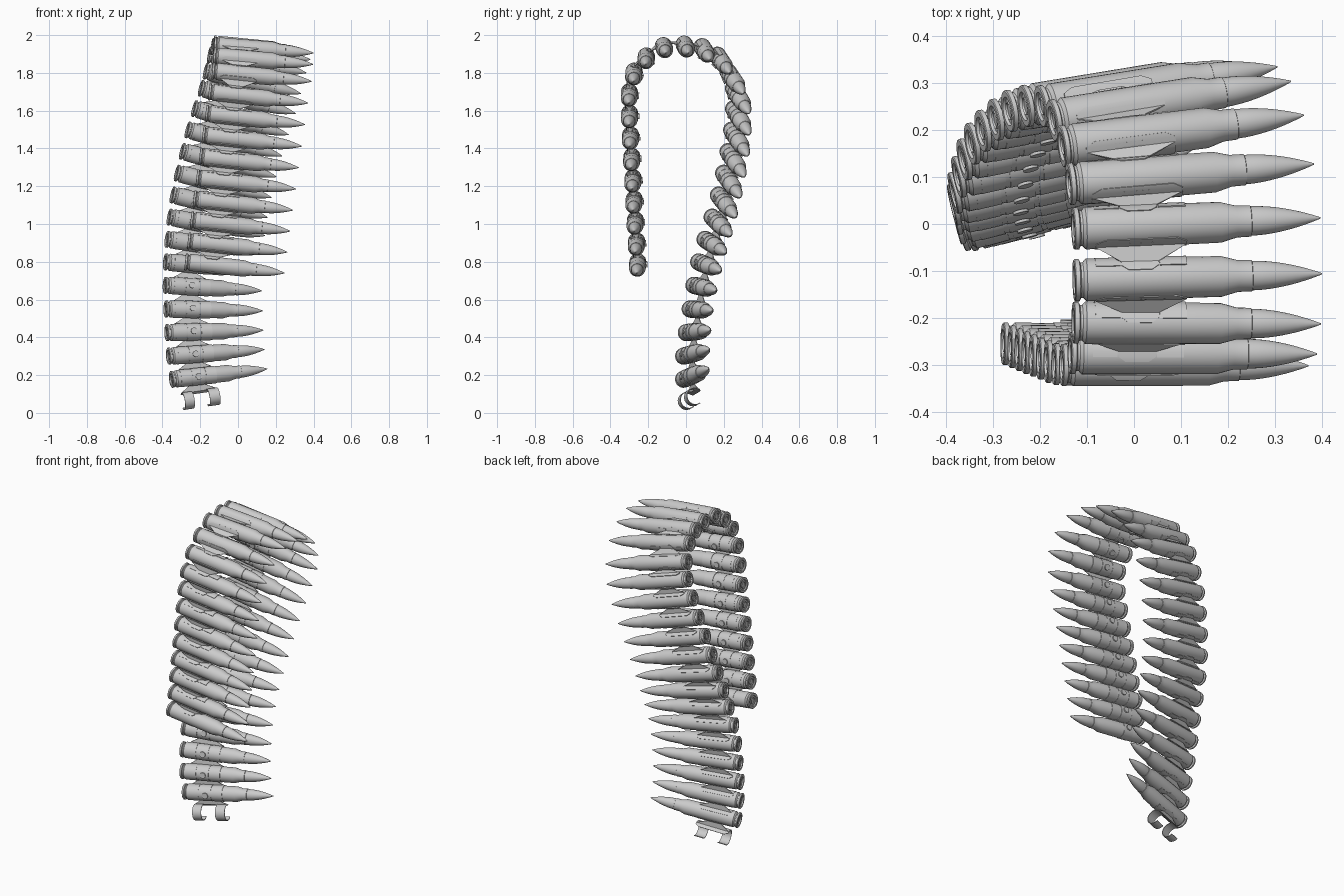
import bpy, bmesh
from math import cos, sin, pi, radians, sqrt
from mathutils import Vector, Matrix

default_cube = bpy.data.objects.get("Cube")
if default_cube:
    bpy.data.objects.remove(default_cube, do_unlink=True)

LENGTH = 0.53
COUNT = 30

steel = bpy.data.materials.new("plain_grey")
steel.use_nodes = True
GREY = (0.6, 0.6, 0.6, 1)
steel.diffuse_color = GREY
steel.node_tree.nodes["Principled BSDF"].inputs["Base Color"].default_value = GREY

# Key poses along the belt: number, base x y z, tip y z
KEYS = [
    (-1, -.335, -.01, .055, .12, .13),
    (1, -.37, -.015, .3, .124, .336),
    (3, -.385, .02, .55, .14, .54),
    (5, -.387, .065, .8, .185, .75),
    (8, -.35, .17, 1.155, .265, 1.035),
    (11, -.27, .24, 1.5, .328, 1.36),
    (13, -.2, .25, 1.72, .335, 1.585),
    (14, -.175, .22, 1.81, .304, 1.69),
    (15, -.155, .165, 1.895, .232, 1.8),
    (16, -.14, .085, 1.94, .128, 1.87),
    (17, -.13, -.01, 1.953, .013, 1.905),
    (18, -.128, -.12, 1.945, -.106, 1.905),
    (19, -.13, -.21, 1.89, -.213, 1.845),
    (20, -.137, -.275, 1.81, -.277, 1.755),
    (21, -.155, -.3, 1.7, -.302, 1.64),
    (25, -.22, -.28, 1.245, -.285, 1.185),
    (29, -.28, -.255, .8, -.26, .74),
]


def slope(k, c):
    a, b = KEYS[max(k - 1, 0)], KEYS[min(k + 1, len(KEYS) - 1)]
    return (b[c] - a[c]) / (b[0] - a[0])


def pose(i):
    """Base point and axis of round i, by a smooth curve through the keys."""
    k = max(n for n in range(len(KEYS) - 1) if KEYS[n][0] <= i)
    a, b = KEYS[k], KEYS[k + 1]
    h = b[0] - a[0]
    u = (i - a[0]) / h
    s = u * u * (3 - 2 * u)
    bx, by, bz, ty, tz = [
        a[c] * (1 - s) + b[c] * s
        + h * u * (1 - u) * ((1 - u) * slope(k, c) - u * slope(k + 1, c))
        for c in range(1, 6)]
    dy, dz = ty - by, tz - bz
    axis = Vector((sqrt(LENGTH ** 2 - dy * dy - dz * dz), dy, dz)).normalized()
    return Vector((bx, by, bz)), axis


poses = {i: pose(i) for i in range(-1, COUNT)}


def frame(i):
    """Matrix with columns: outward, along the belt, along the round."""
    base, axis = poses[i]
    ahead, behind = poses[min(i + 1, COUNT - 1)], poses[max(i - 1, -1)]
    along = (ahead[0] + ahead[1] * .15) - (behind[0] + behind[1] * .15)
    along = (along - axis * along.dot(axis)).normalized()
    m = Matrix((along.cross(axis), along, axis)).transposed().to_4x4()
    m.translation = base
    return m


frames = {i: frame(i) for i in poses}


def make_object(name, mesh):
    ob = bpy.data.objects.new(name, mesh)
    bpy.context.collection.objects.link(ob)
    return ob


def finish(bm, name):
    bmesh.ops.recalc_face_normals(bm, faces=bm.faces)
    mesh = bpy.data.meshes.new(name)
    bm.to_mesh(mesh)
    bm.free()
    mesh.materials.append(steel)
    return mesh


# Cartridge: lathed profile of (radius, distance from base)
profile = [(0, .006), (.016, .006), (.018, .002), (.019, .006), (.029, .006), (.031, 0),
           (.043, 0), (.045, .002), (.045, .011), (.038, .014), (.038, .019),
           (.0455, .026), (.0435, .315), (.034, .35), (.0335, .38), (.0315, .381)]
OGIVE = 9
for n in range(1, OGIVE + 1):
    u = n / OGIVE
    profile.append((.0315 * (1 - u ** 1.8) + .0015 * u, .381 + (LENGTH - .381) * u))
profile.append((0, LENGTH))

bm = bmesh.new()
verts = [bm.verts.new((r, 0, z)) for r, z in profile]
edges = [bm.edges.new(pair) for pair in zip(verts, verts[1:])]
bmesh.ops.spin(bm, geom=verts + edges, cent=(0, 0, 0), axis=(0, 0, 1),
               angle=2 * pi, steps=28, use_merge=True)
bmesh.ops.remove_doubles(bm, verts=bm.verts, dist=.0002)
cartridge_mesh = finish(bm, "cartridge")

for i in range(COUNT):
    make_object(f"cartridge_{i + 1}", cartridge_mesh).matrix_world = frames[i]


# Belt links
def ring_point(i, degrees, z, radius=.0465):
    t = radians(degrees)
    return frames[i] @ Vector((radius * cos(t), radius * sin(t), z))


def strip(bm, rows):
    """Sheet of quads through rows of (round, angle, start, end)."""
    last = None
    for i, angle, z0, z1 in rows:
        pair = [bm.verts.new(ring_point(i, angle, z)) for z in (z0, z1)]
        if last:
            bm.faces.new((last[0], last[1], pair[1], pair[0]))
        last = pair


def band(bm, i, start, end, z0, z1):
    steps = 16
    strip(bm, [(i, start + (end - start) * n / steps, z0, z1) for n in range(steps + 1)])


for j in range(COUNT):
    bm = bmesh.new()
    # Two hooks on the round before, one loop on this round
    band(bm, j - 1, 70, 305, .045, .098)
    band(bm, j - 1, 70, 305, .182, .24)
    band(bm, j, 55, 290, .108, .172)
    # Tapered bridge with lips, joining the hooks to the loop
    strip(bm, [(j - 1, 42, .065, .22), (j - 1, 56, .045, .24), (j - 1, 70, .045, .24),
               (j, 290, .1, .18), (j, 304, .1, .18), (j, 318, .115, .165)])
    bmesh.ops.recalc_face_normals(bm, faces=bm.faces)
    bmesh.ops.solidify(bm, geom=bm.faces[:], thickness=.004)
    # Round detent on the inner side of the loop
    spot = frames[j] @ Matrix.Translation((-.049, 0, .14)) @ Matrix.Rotation(pi / 2, 4, "Y")
    bmesh.ops.create_cone(bm, cap_ends=True, segments=16, radius1=.017, radius2=.017,
                          depth=.006, matrix=spot)
    make_object(f"link_{j + 1}", finish(bm, "link"))

# Smooth shading with sharp creases
bpy.ops.object.select_all(action="DESELECT")
for ob in bpy.context.collection.objects:
    if ob.name.startswith(("cartridge", "link")):
        ob.select_set(True)
        bpy.context.view_layer.objects.active = ob
bpy.ops.object.shade_smooth_by_angle(angle=radians(35))
